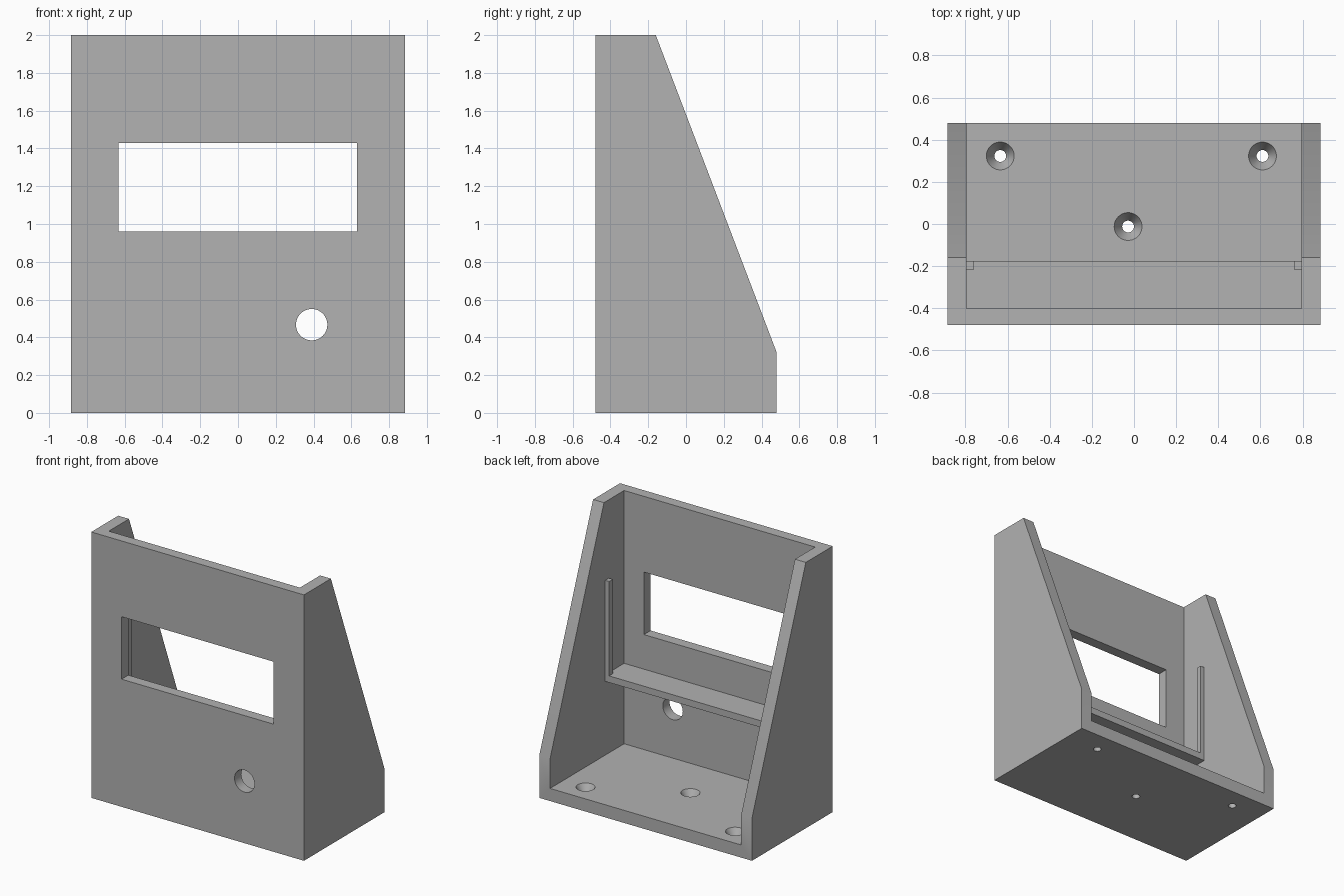
import bpy, bmesh, math

cube = bpy.data.objects.get("Cube")
if cube:
    bpy.data.objects.remove(cube, do_unlink=True)

W, D, H = 0.885, 0.48, 2.0        # half width, half depth, height
IN_X, IN_Y, FLOOR = 0.795, -0.40, 0.095
SHELF_Y, SHELF_Z = -0.175, 0.70

grey = bpy.data.materials.new("plain grey")
grey.use_nodes = True
colour = (0.445, 0.445, 0.445, 1)
grey.diffuse_color = colour
grey.node_tree.nodes["Principled BSDF"].inputs["Base Color"].default_value = colour


def finish(name, bm):
    bmesh.ops.recalc_face_normals(bm, faces=bm.faces)
    mesh = bpy.data.meshes.new(name)
    bm.to_mesh(mesh)
    bm.free()
    mesh.materials.append(grey)
    ob = bpy.data.objects.new(name, mesh)
    bpy.context.collection.objects.link(ob)
    return ob


def box(name, xs, ys, zs):
    bm = bmesh.new()
    bmesh.ops.create_cube(bm, size=1)
    for v in bm.verts:
        v.co = [r[0] if c < 0 else r[1] for c, r in zip(v.co, (xs, ys, zs))]
    return finish(name, bm)


def cone(name, r1, r2, depth, centre, turn=0):
    bm = bmesh.new()
    bmesh.ops.create_cone(bm, cap_ends=True, segments=48,
                          radius1=r1, radius2=r2, depth=depth)
    ob = finish(name, bm)
    ob.location = centre
    ob.rotation_euler.x = turn
    return ob


def cut(target, cutter):
    cutter.hide_render = True
    bpy.context.view_layer.objects.active = target
    mod = target.modifiers.new("cut", 'BOOLEAN')
    mod.operation, mod.solver, mod.object = 'DIFFERENCE', 'EXACT', cutter
    bpy.ops.object.modifier_apply(modifier=mod.name)
    bpy.data.objects.remove(cutter, do_unlink=True)


# Housing: side profile extruded across the width
profile = [(-D, 0), (D, 0), (D, 0.32), (-0.16, H), (-D, H)]
bm = bmesh.new()
face = bm.faces.new([bm.verts.new((-W, y, z)) for y, z in profile])
out = bmesh.ops.extrude_face_region(bm, geom=[face])
bmesh.ops.translate(bm, vec=(2 * W, 0, 0),
                    verts=[g for g in out["geom"] if isinstance(g, bmesh.types.BMVert)])
housing = finish("housing", bm)

# Open interior, display window and round front hole
cut(housing, box("cavity", (-IN_X, IN_X), (IN_Y, 1), (FLOOR, 3)))
cut(housing, box("window", (-0.633, 0.63), (-0.6, -0.3), (0.96, 1.43)))
cut(housing, cone("front_hole", 0.083, 0.083, 0.4, (0.39, -0.44, 0.467), math.pi / 2))

# Countersunk screw holes in the base
R_IN, R_OUT, SINK = 0.028, 0.066, 0.065
extra = 0.01
r_top = R_OUT + (R_OUT - R_IN) * extra / SINK
for x, y in ((-0.635, 0.323), (0.61, 0.323), (-0.028, -0.012)):
    cut(housing, cone("screw_hole", R_IN, R_IN, 0.4, (x, y, 0)))
    cut(housing, cone("countersink", R_IN, r_top, SINK + extra,
                      (x, y, FLOOR + (extra - SINK) / 2)))

bpy.ops.object.select_all(action='DESELECT')
housing.select_set(True)
bpy.context.view_layer.objects.active = housing
bpy.ops.object.shade_smooth_by_angle(angle=math.radians(25))

# Shelf under the window, with an upright stop at each end
box("shelf", (-IN_X, IN_X), (IN_Y, SHELF_Y), (SHELF_Z - 0.05, SHELF_Z))
for side, s in (("left", 1), ("right", -1)):
    xs = sorted((s * 0.762, s * IN_X))
    box(side + "_stop", xs, (-0.218, SHELF_Y), (SHELF_Z, 1.41))
